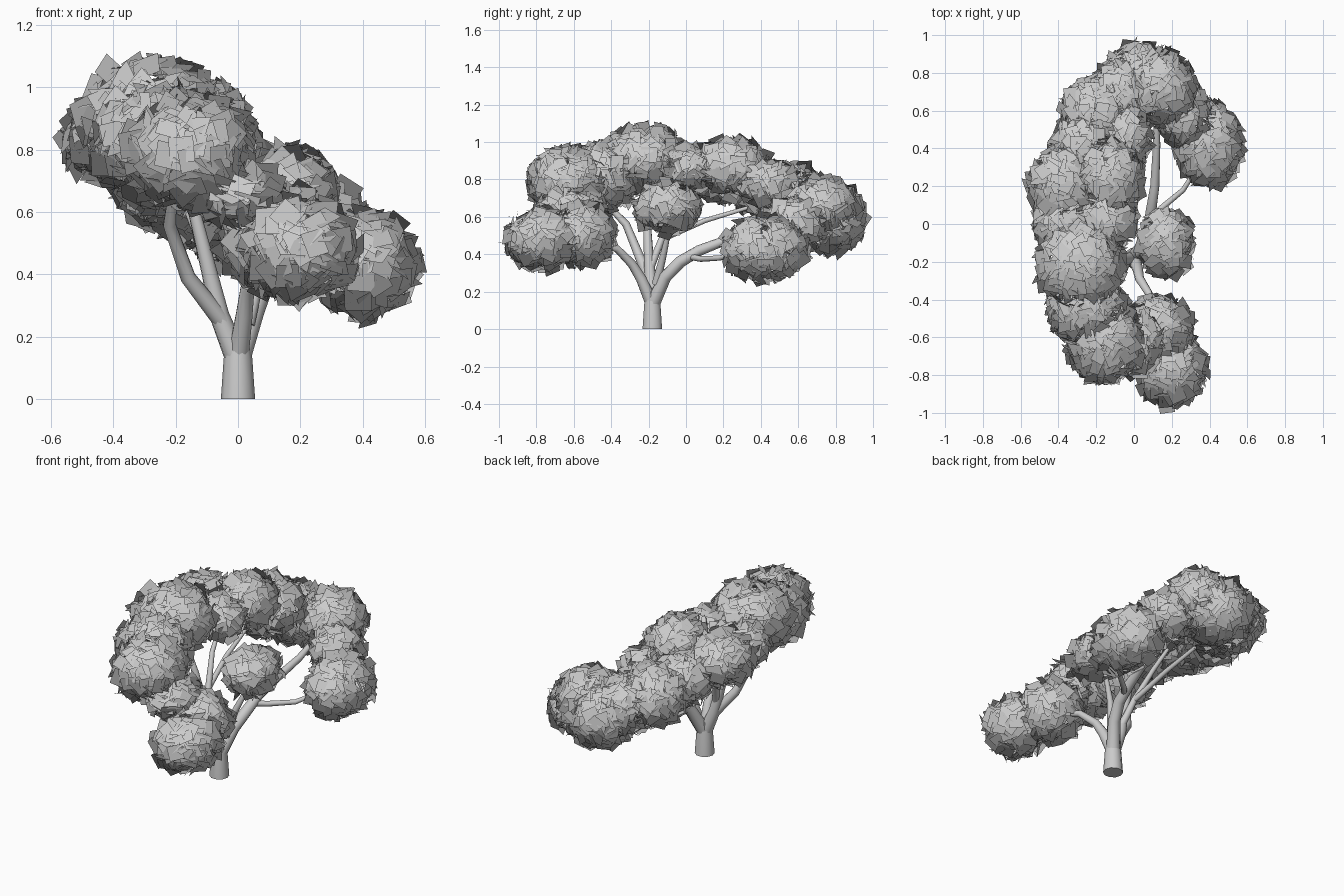
import bpy, math, random
from mathutils import Vector, Matrix

if "Cube" in bpy.data.objects:
    bpy.data.objects.remove(bpy.data.objects["Cube"])

random.seed(4)


def branch(name, pts, sides=10):
    """Tapered tube through (x, y, z, radius) points."""
    cu = bpy.data.curves.new(name, 'CURVE')
    cu.dimensions = '3D'
    sp = cu.splines.new('POLY')
    sp.points.add(len(pts) - 1)
    for p, (x, y, z, r) in zip(sp.points, pts):
        p.co = (x, y, z, 1)
        p.radius = r
    cu.bevel_depth = 1.0
    cu.bevel_resolution = sides // 2 - 2
    cu.use_fill_caps = True
    tmp = bpy.data.objects.new(name + "_path", cu)
    bpy.context.collection.objects.link(tmp)
    bpy.context.view_layer.update()
    me = bpy.data.meshes.new_from_object(tmp.evaluated_get(
        bpy.context.evaluated_depsgraph_get()))
    bpy.data.objects.remove(tmp)
    ob = bpy.data.objects.new(name, me)
    bpy.context.collection.objects.link(ob)
    for f in me.polygons:
        f.use_smooth = len(f.vertices) == 4


def leaf_clump(name, centre, radii, size=0.08):
    """Ellipsoid shell of loosely tilted leaf cards, shaded as one soft ball."""
    c, r = Vector(centre), Vector(radii)
    n = int(5600 * (r.x * r.y + r.x * r.z + r.y * r.z) / 3)
    verts, faces, normals = [], [], []
    for i in range(n):
        z = 1 - 2 * (i + 0.5) / n
        a = i * 2.399963
        s = math.sqrt(1 - z * z)
        d = Vector((s * math.cos(a), s * math.sin(a), z))
        pos = c + d * r * random.uniform(0.84, 1.0)
        soft = Vector((d.x / r.x, d.y / r.y, d.z / r.z)).normalized()
        nrm = soft + Vector([random.uniform(-0.8, 0.8) for _ in range(3)])
        q = nrm.to_track_quat('Z', 'Y').to_matrix()
        q = q @ Matrix.Rotation(random.uniform(0, math.tau), 3, 'Z')
        h = size * random.uniform(0.42, 0.56)
        k = len(verts)
        verts += [pos + q @ Vector((u * h, v * h, 0))
                  for u, v in ((-1, -1), (1, -1), (1, 1), (-1, 1))]
        normals += [soft] * 4
        faces.append((k, k + 1, k + 2, k + 3))
    me = bpy.data.meshes.new(name)
    me.from_pydata(verts, [], faces)
    me.shade_smooth()
    me.normals_split_custom_set_from_vertices(normals)
    bpy.context.collection.objects.link(bpy.data.objects.new(name, me))


# trunk and main limbs
branch("trunk", [(0, -.18, 0, .055), (0, -.18, .13, .046), (0, -.18, .2, .036)])
branch("back_limb", [(0, -.18, .13, .04), (.05, -.11, .28, .034), (.08, -.03, .36, .032),
                     (.09, .07, .42, .029), (.11, .2, .47, .025), (.12, .42, .52, .02),
                     (.12, .72, .63, .01)])
branch("back_right_branch", [(.08, .01, .39, .018), (.14, .08, .375, .016),
                             (.26, .18, .38, .014), (.4, .4, .44, .008)])
branch("front_limb", [(0, -.18, .13, .035), (.02, -.24, .27, .028), (.03, -.29, .35, .024),
                      (.08, -.37, .43, .02), (.17, -.6, .5, .01)])
branch("left_limb", [(0, -.18, .12, .038), (-.06, -.19, .27, .032),
                     (-.09, -.2, .4, .026), (-.14, -.21, .6, .02), (-.25, -.2, .85, .01)])
branch("front_left_branch", [(-.05, -.19, .25, .03), (-.16, -.25, .39, .025),
                             (-.22, -.32, .56, .021), (-.2, -.5, .75, .01)])
branch("inner_left_branch", [(-.07, -.19, .33, .022), (-.11, -.13, .48, .018),
                             (-.16, -.02, .65, .014), (-.2, .15, .82, .008)])
branch("inner_right_branch", [(.03, -.16, .24, .024), (.07, -.12, .4, .018),
                              (.15, -.08, .58, .01)])
branch("back_left_branch", [(-.11, -.13, .48, .016), (-.15, .1, .58, .014),
                            (-.2, .5, .7, .008)])

# foliage clumps: centre, radii
clumps = {
    "front_low_leaves": ((.2, -.77, .48), (.18, .2, .16)),
    "front_mid_leaves": ((.13, -.56, .51), (.18, .18, .17)),
    "front_link_leaves": ((.01, -.62, .65), (.13, .18, .1)),
    "front_high_leaves": ((-.15, -.63, .79), (.2, .22, .18)),
    "left_crown_leaves": ((-.28, -.22, .91), (.23, .23, .18)),
    "left_front_leaves": ((-.25, -.44, .82), (.21, .2, .18)),
    "left_link_leaves": ((-.37, .0, .84), (.16, .16, .12)),
    "left_back_leaves": ((-.38, .2, .83), (.18, .21, .14)),
    "top_inner_leaves": ((-.12, .24, .87), (.17, .2, .15)),
    "top_link_leaves": ((-.15, .02, .86), (.16, .15, .12)),
    "back_left_link_leaves": ((-.27, .4, .76), (.17, .18, .15)),
    "back_left_leaves": ((-.2, .56, .7), (.19, .22, .17)),
    "back_inner_leaves": ((-.03, .45, .77), (.12, .16, .12)),
    "back_join_leaves": ((-.07, .67, .65), (.17, .2, .17)),
    "back_leaves": ((.04, .78, .59), (.2, .18, .18)),
    "back_upper_leaves": ((.14, .72, .66), (.18, .19, .15)),
    "back_right_link_leaves": ((.26, .58, .56), (.14, .16, .14)),
    "back_right_leaves": ((.4, .42, .43), (.17, .23, .17)),
    "right_leaves": ((.17, -.1, .65), (.14, .18, .13)),
}
for nm, (c, r) in clumps.items():
    leaf_clump(nm, c, r)
